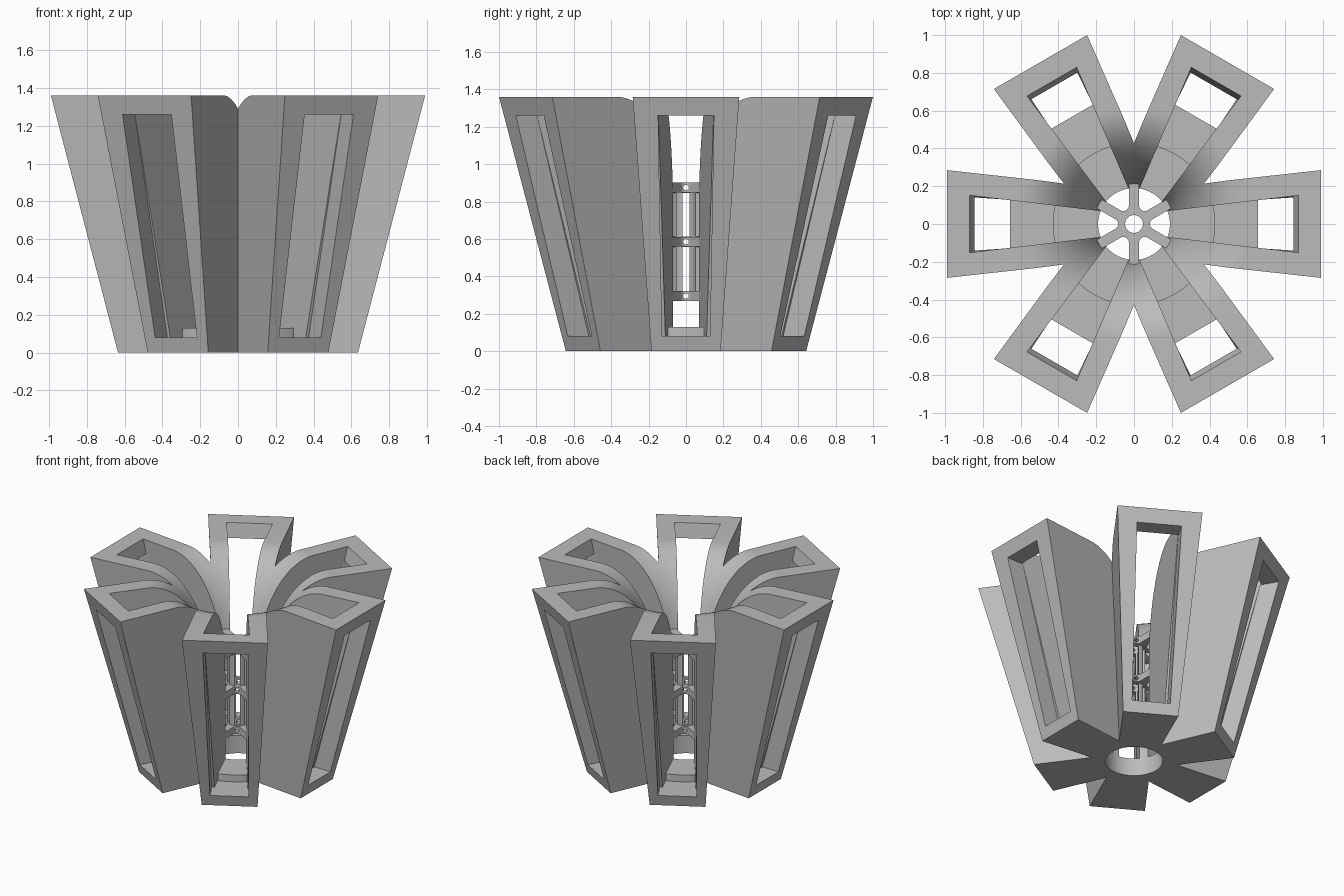
import bpy, bmesh
from math import sin, cos, pi, radians, sqrt
from mathutils import Matrix, Vector

HEIGHT = 1.36
ARMS = 6

if "Cube" in bpy.data.objects:
    bpy.data.objects.remove(bpy.data.objects["Cube"], do_unlink=True)

grey = bpy.data.materials.new("plain grey")
grey.use_nodes = True
grey.diffuse_color = (0.5, 0.5, 0.5, 1)
grey.node_tree.nodes["Principled BSDF"].inputs["Base Color"].default_value = (0.5, 0.5, 0.5, 1)


def loft(name, rings):
    """Closed solid through stacked rings of equal point count."""
    bm = bmesh.new()
    rows = [[bm.verts.new(p) for p in ring] for ring in rings]
    n = len(rows[0])
    for low, high in zip(rows, rows[1:]):
        for i in range(n):
            j = (i + 1) % n
            bm.faces.new((low[i], low[j], high[j], high[i]))
    bm.faces.new(rows[0][::-1])
    bm.faces.new(rows[-1])
    bmesh.ops.recalc_face_normals(bm, faces=bm.faces)
    mesh = bpy.data.meshes.new(name)
    bm.to_mesh(mesh)
    bm.free()
    mesh.materials.append(grey)
    obj = bpy.data.objects.new(name, mesh)
    bpy.context.collection.objects.link(obj)
    return obj


def circle(r, z, n=96):
    return [(r * cos(2 * pi * i / n), r * sin(2 * pi * i / n), z) for i in range(n)]


def cylinder(name, r, z0, z1, n=96):
    return loft(name, [circle(r, z0, n), circle(r, z1, n)])


def spin(obj, degrees):
    obj.data.transform(Matrix.Rotation(radians(degrees), 4, 'Z'))
    return obj


def boolean(obj, other, operation='DIFFERENCE'):
    """Apply a boolean and throw the helper away."""
    other.hide_render = True
    mod = obj.modifiers.new("cut", 'BOOLEAN')
    mod.operation = operation
    mod.solver = 'EXACT'
    mod.object = other
    bpy.context.view_layer.objects.active = obj
    bpy.ops.object.modifier_apply(modifier=mod.name)
    bpy.data.objects.remove(other, do_unlink=True)


def outer(z):
    """Distance of an arm's outer face from the axis."""
    return 0.635 + 0.355 * z / HEIGHT


# Star-shaped body with six flaring arms
def star(z):
    taper, tan30 = 0.11, 1 / sqrt(3)
    r, half = outer(z), 0.185 + 0.1 * z / HEIGHT
    x = (half - taper * r) / (tan30 - taper)
    pts = []
    for k in range(ARMS):
        turn = Matrix.Rotation(k * pi / 3, 3, 'Z')
        pts += [turn @ Vector(p) for p in ((r, -half, z), (r, half, z), (x, x * tan30, z))]
    return pts


body = loft("flared_body", [star(0), star(HEIGHT)])

# Central bore opening into a trumpet-shaped mouth
bore, mouth, rise = 0.19, 0.43, 0.68
profile = [(bore, -0.1)]
for i in range(25):
    a = i / 24 * pi / 2
    profile.append((bore + mouth * (1 - cos(a)), HEIGHT - rise + rise * sin(a) + 0.0005))
profile.append((bore + mouth, HEIGHT + 0.2))
boolean(body, loft("trumpet_cutter", [circle(r, z) for r, z in profile]))


# Radial slots, open at the top, leaving a low round step inside
def slot_ring(z):
    far = outer(z) - 0.12
    near_w, far_w = [0.07 + 0.12 * (x - bore) for x in (0.1, far)]
    return [(0.1, -near_w, z), (far, -far_w, z), (far, far_w, z), (0.1, near_w, z)]


# Windows through the outer face of each arm
def window_ring(z, half):
    a, b = outer(z) - 0.13, outer(z) + 0.1
    return [(a, -half, z), (b, -half, z), (b, half, z), (a, half, z)]


for k in range(ARMS):
    slot = loft("slot_cutter", [slot_ring(0.08), slot_ring(1.5)])
    boolean(slot, cylinder("step_disc", 0.43, -0.1, 0.13))
    boolean(body, spin(slot, 60 * k))
    window = loft("window_cutter", [window_ring(0.08, 0.128), window_ring(1.26, 0.149)])
    boolean(body, spin(window, 60 * k))


# Six-spoked plate with rounded gaps between the spokes
def spokes(z, half=0.027, fillet=0.03, reach=0.225):
    pts = []
    for k in range(ARMS):
        gap = k * pi / 3
        turn = Matrix.Rotation(gap, 3, 'Z')
        centre = 2 * (half + fillet)
        end = [(reach * cos(pi / 6) + half / 2, reach / 2 - half * cos(pi / 6))]
        arc = [(centre + fillet * cos(radians(a)), -fillet * sin(radians(a)))
               for a in range(240, 119, -10)]
        local = [(end[0][0], -end[0][1])] + arc[::-1] + end
        pts += [turn @ Vector((x, y, z)) for x, y in local]
    return pts


# Slotted tube carried by three spoked plates
levels = (0.295, 0.585, 0.875)
thick = 0.025
hub = cylinder("spoked_tube", 0.073, levels[0] - thick, levels[-1] + thick, 48)
for z in levels:
    boolean(hub, loft("spoke_plate", [spokes(z - thick - 0.001), spokes(z + thick + 0.001)]), 'UNION')
boolean(hub, cylinder("tube_bore", 0.047, 0.1, 1.1, 48))
for k in range(3):
    for low, high in zip(levels, levels[1:]):
        rect = [(-0.1, -0.018), (0.1, -0.018), (0.1, 0.018), (-0.1, 0.018)]
        ends = (low + thick + 0.003, high - thick - 0.003)
        boolean(hub, spin(loft("tube_slot", [[(x, y, z) for x, y in rect] for z in ends]), 60 * k))
    for z in levels:
        pin = cylinder("pin_hole", 0.015, -0.3, 0.3, 16)
        pin.data.transform(Matrix.Translation((0, 0, z)) @ Matrix.Rotation(pi / 2, 4, 'Y'))
        boolean(hub, spin(pin, 60 * k))

# Smooth the curved surfaces, keep the edges crisp
for obj in (body, hub):
    bpy.ops.object.select_all(action='DESELECT')
    obj.select_set(True)
    bpy.context.view_layer.objects.active = obj
    bpy.ops.object.shade_smooth_by_angle(angle=radians(30))
